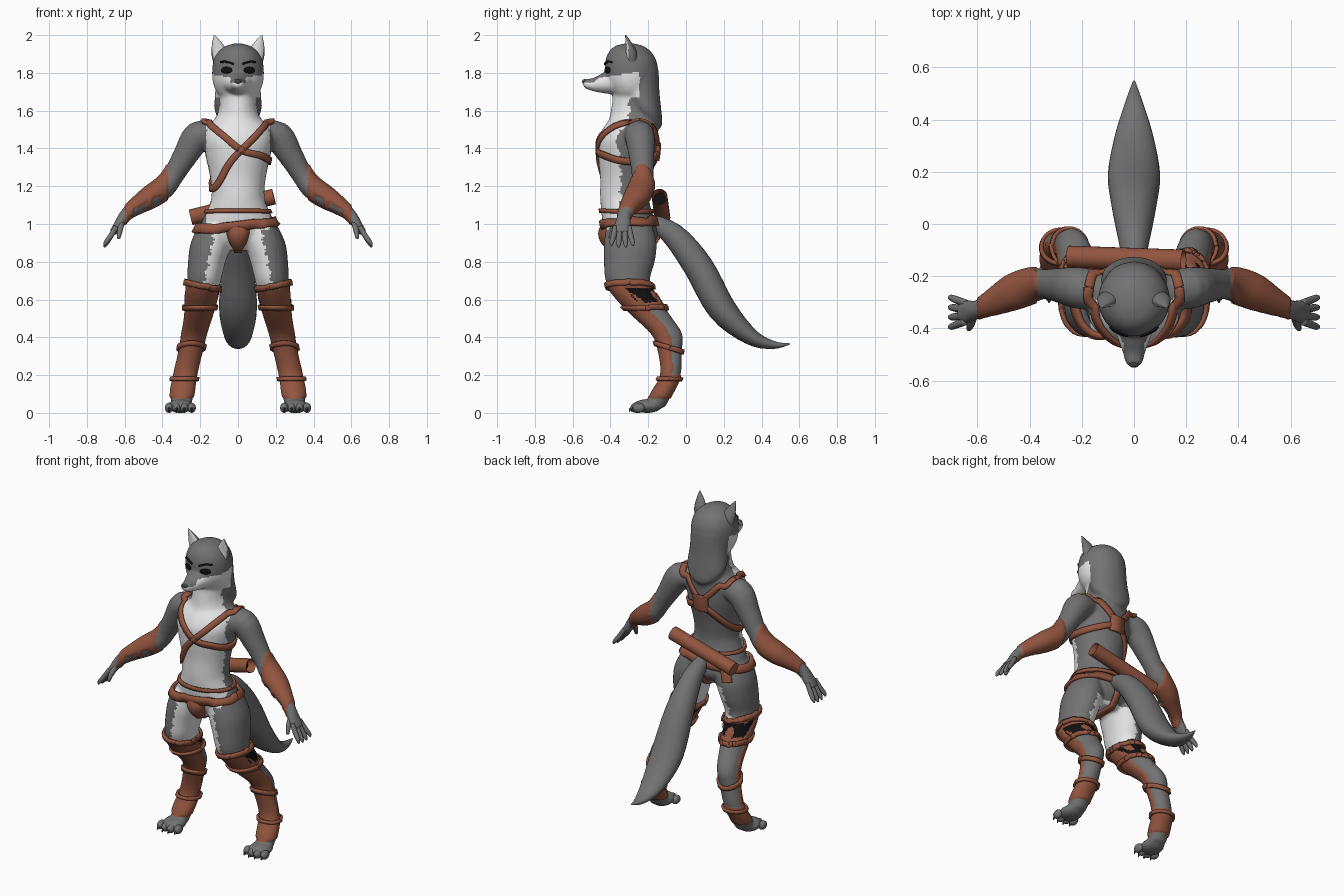
import bpy, bmesh, math
from math import sin, cos, pi
from mathutils import Vector, Matrix
from mathutils.bvhtree import BVHTree

if "Cube" in bpy.data.objects:
    bpy.data.objects.remove(bpy.data.objects["Cube"])


def material(name, rgb):
    m = bpy.data.materials.new(name)
    m.use_nodes = True
    m.diffuse_color = (*rgb, 1)
    b = m.node_tree.nodes["Principled BSDF"]
    b.inputs["Base Color"].default_value = (*rgb, 1)
    b.inputs["Roughness"].default_value = 0.8
    return m


GREY, WHITE, BROWN, BLACK, CLAW = range(5)
MATS = [material("grey fur", (0.17, 0.17, 0.17)), material("white fur", (0.8, 0.8, 0.8)),
        material("brown leather", (0.29, 0.09, 0.05)), material("black", (0.005, 0.005, 0.005)),
        material("dark claw", (0.05, 0.05, 0.05))]


def finish(bm, name, mat=None, sharp=True):
    """Turn a bmesh into a smooth shaded object."""
    bmesh.ops.recalc_face_normals(bm, faces=bm.faces)
    if mat is not None:
        for f in bm.faces:
            f.material_index = mat
    me = bpy.data.meshes.new(name)
    bm.to_mesh(me)
    bm.free()
    for m in MATS:
        me.materials.append(m)
    me.shade_smooth()
    if sharp:
        me.set_sharp_from_angle(angle=math.radians(45))
    ob = bpy.data.objects.new(name, me)
    bpy.context.scene.collection.objects.link(ob)
    return ob


def spline(pts, k=4):
    """Catmull-Rom resampling of tuples of any length."""
    p = [pts[0], *pts, pts[-1]]
    out = []
    for a, b, c, d in zip(p, p[1:], p[2:], p[3:]):
        for i in range(k):
            t = i / k
            out.append([(2*q + (r - o)*t + (2*o - 5*q + 4*r - s)*t*t + (3*q - o - 3*r + s)*t**3) / 2
                        for o, q, r, s in zip(a, b, c, d)])
    return out + [list(pts[-1])]


def loft(bm, stations, axis=None, ref=(1, 0, 0), n=20, both=False):
    """Skin ellipses (x, y, z, ra, rb) along a path."""
    for side in ((1, -1) if both else (1,)):
        st = spline(stations)
        cs = [Vector((s[0] * side, s[1], s[2])) for s in st]
        rings = []
        for i, c in enumerate(cs):
            t = Vector(axis) if axis else (cs[min(i+1, len(cs)-1)] - cs[max(i-1, 0)]).normalized()
            u = Vector(ref)
            u = (u - t * u.dot(t)).normalized()
            v = t.cross(u)
            ra, rb = max(st[i][3], .002), max(st[i][4], .002)
            rings.append([bm.verts.new(c + u*ra*cos(2*pi*j/n) + v*rb*sin(2*pi*j/n)) for j in range(n)])
        for a, b in zip(rings, rings[1:]):
            for j in range(n):
                bm.faces.new((a[j], a[(j+1) % n], b[(j+1) % n], b[j]))
        bm.faces.new(rings[0])
        bm.faces.new(rings[-1])


def blob(bm, loc, scale, rot=None):
    m = Matrix.Translation(loc) @ (rot or Matrix()) @ Matrix.Diagonal((*scale, 1))
    bmesh.ops.create_uvsphere(bm, u_segments=16, v_segments=10, radius=1, matrix=m)


Z = (0, 0, 1)

# Body: torso, neck, head, limbs fused into one skin
bm = bmesh.new()
torso = [(1.57, -.39, -.16, .10), (1.52, -.43, -.15, .165), (1.45, -.465, -.15, .185), (1.36, -.465, -.155, .172),
         (1.25, -.455, -.18, .148), (1.15, -.455, -.195, .14), (1.08, -.45, -.185, .16),
         (1.0, -.44, -.16, .195), (.93, -.42, -.15, .18), (.86, -.37, -.2, .09)]
loft(bm, [(0, (f+b)/2, z, rx, (b-f)/2) for z, f, b, rx in torso], Z, n=28)
loft(bm, [(0, -.27, 1.74, .1, .11), (0, -.27, 1.62, .1, .125), (0, -.275, 1.55, .125, .135),
          (0, -.3, 1.47, .16, .15)], Z)
loft(bm, [(0, -.28, 1.66, .08, .09), (0, -.285, 1.7, .115, .11), (0, -.29, 1.76, .135, .135),
          (0, -.29, 1.84, .135, .14), (0, -.295, 1.9, .115, .12), (0, -.3, 1.94, .07, .08),
          (0, -.3, 1.957, .015, .02)], Z, n=28)
loft(bm, [(0, -.3, 1.75, .115, .07), (0, -.42, 1.748, .07, .058), (0, -.49, 1.738, .044, .036),
          (0, -.53, 1.742, .034, .026), (0, -.546, 1.745, .018, .014)], (0, 1, 0))
loft(bm, [(0, -.25, 1.82, .12, .105), (0, -.235, 1.7, .122, .095), (0, -.205, 1.6, .125, .075),
          (0, -.165, 1.54, .085, .04), (0, -.145, 1.51, .03, .015)], Z)
loft(bm, [(.12, -.3, 1.0, .085, .12), (.143, -.295, .9, .108, .14), (.165, -.3, .8, .1, .135),
          (.18, -.308, .7, .09, .118), (.193, -.265, .62, .085, .115), (.208, -.185, .52, .072, .1),
          (.232, -.1, .42, .064, .08), (.25, -.083, .33, .06, .062), (.28, -.08, .2, .06, .052),
          (.296, -.13, .1, .062, .056), (.3, -.16, .03, .05, .05)], Z, both=True)
loft(bm, [(.12, -.26, 1.47, .07, .06), (.21, -.245, 1.465, .08, .08), (.28, -.235, 1.36, .068, .066),
          (.34, -.23, 1.26, .058, .056), (.39, -.235, 1.195, .066, .06), (.46, -.26, 1.145, .066, .058),
          (.53, -.295, 1.1, .05, .045), (.595, -.325, 1.05, .036, .032), (.635, -.335, .99, .046, .026),
          (.665, -.338, .95, .04, .02)], ref=(0, 1, 0), both=True)
for s in (1, -1):
    blob(bm, (s*.305, -.205, .036), (.068, .08, .037))
body = finish(bm, "body", sharp=False)
mod = body.modifiers.new("fuse", "REMESH")
mod.mode = "VOXEL"
mod.voxel_size = 0.009
bm = bmesh.new()
bm.from_mesh(body.evaluated_get(bpy.context.evaluated_depsgraph_get()).to_mesh())
body.modifiers.clear()
for _ in range(4):
    bmesh.ops.smooth_vert(bm, verts=bm.verts, factor=.5, use_axis_x=True, use_axis_y=True, use_axis_z=True)
bm.normal_update()


def coat(c, n):
    """Fur and leather regions by place and direction."""
    x, y, z = abs(c.x), c.y, c.z
    jag = .008 * sin(95 * z) + .005 * sin(230 * z)
    if z > .8 and x > .3:                                   # arms and bracers
        if not .37 < x < .6:
            return GREY
        open_side = n.dot(Vector((0, -.7, -.7))) > .75 and .41 < x < .55 and abs(x - .47) > .015
        return GREY if open_side else BROWN
    if z > 1.67:                                            # head
        ridge = x < .04 and n.z > .35 and y < -.4
        return WHITE if z < 1.775 + .15*(y + .45) and y < -.245 and not ridge else GREY
    if z > 1.5:                                             # neck
        return WHITE if y < -.3 + jag and x < .17 else GREY
    if z > .97:                                             # chest and belly
        return WHITE if y < -.345 + jag and x < .168 else GREY
    if z > .685 + .2*(x - .2):                              # hips and thighs
        return WHITE if x < .125 + (.95 - z)*.22 + jag and (y < -.22 or z < .88) else GREY
    if z < .075:
        return GREY
    if n.y > -.15 and .585 < z < .66:                       # torn legging
        return BLACK if sin(75*c.x + 1) + sin(85*z + 60*y) > -.5 else BROWN
    return BROWN if n.y < .1 or z < .2 or z > .55 else GREY


for f in bm.faces:
    f.material_index = coat(f.calc_center_median(), f.normal)
for v, n in [(v, v.normal.copy()) for v in bm.verts
             if all(f.material_index == BROWN for f in v.link_faces)]:
    v.co += n * .006
tree = BVHTree.FromBMesh(bm)
bm.to_mesh(body.data)
bm.free()
body.data.shade_smooth()


def snap(p):
    loc, nrm, _, _ = tree.find_nearest(Vector(p))
    return loc, nrm


def strap(name, pts, width, mat=BROWN, thick=.014, k=8):
    """Ribbon that hugs the body along a path."""
    bm = bmesh.new()
    mid = [snap(p) for p in spline(pts, k)]
    rows = []
    for i, (p, n) in enumerate(mid):
        t = mid[min(i+1, len(mid)-1)][0] - mid[max(i-1, 0)][0]
        side = n.cross(t).normalized() * width / 2
        row = []
        for q in (p - side, p, p + side):
            loc, nq = snap(q + n*.005)
            row.append(bm.verts.new(loc + (n + nq).normalized() * thick * .45))
        rows.append(row)
    for a, b in zip(rows, rows[1:]):
        for j in (0, 1):
            bm.faces.new((a[j], a[j+1], b[j+1], b[j]))
    ob = finish(bm, name, mat)
    m = ob.modifiers.new("thickness", "SOLIDIFY")
    m.thickness, m.offset = thick, 0


def hoop(c, rx, ry, slope=0.0, tilt=0.0):
    return [(c[0] + rx*cos(a), c[1] + ry*sin(a), c[2] + slope*rx*cos(a) + tilt*ry*sin(a))
            for a in (2*pi*i/16 for i in range(17))]


# Harness over chest and back
strap("long_chest_strap", [(.17, -.24, 1.58), (.17, -.38, 1.55), (.08, -.47, 1.45), (-.04, -.48, 1.33),
                           (-.13, -.42, 1.2), (-.17, -.3, 1.2), (-.12, -.17, 1.28), (-.03, -.14, 1.36)], .036)
strap("short_chest_strap", [(-.17, -.24, 1.58), (-.17, -.38, 1.55), (-.08, -.47, 1.47), (.02, -.48, 1.39),
                            (.13, -.44, 1.36), (.18, -.32, 1.33), (.12, -.16, 1.34), (.03, -.14, 1.37)], .036)
for s, nm in ((1, "left"), (-1, "right")):
    strap(nm + "_back_strap", [(s*.17, -.24, 1.58), (s*.14, -.16, 1.53), (s*.03, -.14, 1.42)], .036)
    strap(nm + "_knee_band", hoop((s*.185, -.295, .675), .1, .13, .2*s), .03)
    strap(nm + "_calf_band", hoop((s*.2, -.215, .555), .09, .12), .026)
    strap(nm + "_hock_band", hoop((s*.245, -.085, .345), .07, .08, 0, -.3), .026)
    strap(nm + "_ankle_band", hoop((s*.285, -.09, .18), .07, .06), .02)
    strap(nm + "_brow", [(s*.03, -.46, 1.85), (s*.07, -.43, 1.862), (s*.1, -.4, 1.858)], .01, BLACK, .008)
strap("back_pad", [(0, -.13, 1.43), (0, -.13, 1.38), (0, -.13, 1.33)], .1, thick=.02)

# Belts and loincloth
strap("upper_belt", hoop((0, -.315, 1.07), .18, .15), .022, k=4)
strap("wide_belt", hoop((0, -.3, 1.0), .22, .16, .12, .08), .05, thick=.02, k=4)
strap("rear_thong", [(0, -.4, .87), (0, -.28, .82), (0, -.16, .9), (0, -.14, 1.0)], .04)
strap("hip_flap", [(-.15, -.14, 1.05), (-.17, -.15, .99), (-.18, -.16, .92)], .06, thick=.025)
bm = bmesh.new()
loft(bm, [(0, -.415, 1.0, .066, .035), (0, -.42, .95, .06, .045), (0, -.405, .9, .045, .045),
          (0, -.38, .86, .02, .03)], Z)
finish(bm, "loincloth_pouch", BROWN)

# Scroll tube across the lower back, open at its high end
bm = bmesh.new()
a, b = Vector((-.25, -.125, 1.035)), Vector((.19, -.14, 1.145))
rot = (b - a).to_track_quat("Z", "Y").to_matrix().to_4x4()
bmesh.ops.create_cone(bm, cap_ends=True, segments=24, radius1=.042, radius2=.042, depth=(b - a).length,
                      matrix=Matrix.Translation((a + b)/2) @ rot)
for f in bm.faces:
    f.material_index = BROWN
cap = max(bm.faces, key=lambda f: f.calc_center_median().x if len(f.verts) > 4 else -9)
bmesh.ops.inset_region(bm, faces=[cap], thickness=.01)
cap.material_index = BLACK
bmesh.ops.translate(bm, verts=cap.verts, vec=(a - b).normalized() * .05)
finish(bm, "scroll_tube")

# Tail
bm = bmesh.new()
loft(bm, [(0, -.2, 1.02, .035, .035), (0, -.07, .945, .058, .062), (0, .065, .775, .085, .078),
          (0, .19, .55, .1, .075), (0, .34, .405, .073, .045), (0, .46, .36, .036, .022),
          (0, .548, .365, .004, .004)], n=24)
finish(bm, "tail", GREY, False)

# Ears with pale insides
bm = bmesh.new()
loft(bm, [(.085, -.285, 1.86, .046, .036), (.1, -.29, 1.91, .042, .028), (.114, -.305, 1.96, .024, .015),
          (.126, -.32, 2.0, .003, .003)], both=True)
bm.normal_update()
bmesh.ops.recalc_face_normals(bm, faces=bm.faces)
for f in bm.faces:
    f.material_index = WHITE if f.normal.y < -.6 else GREY
finish(bm, "ears", sharp=False)

# Eyes and nose
bm = bmesh.new()
for s in (1, -1):
    loc, n = snap((s*.068, -.43, 1.815))
    blob(bm, loc, (.034, .018, .007), n.to_track_quat("Z", "Y").to_matrix().to_4x4())
finish(bm, "eyes", BLACK)
bm = bmesh.new()
blob(bm, (0, -.536, 1.754), (.02, .014, .013))
finish(bm, "nose", CLAW)

# Fingers, toes and claws
bm, claws = bmesh.new(), bmesh.new()
for i in range(4):
    k = i - 1.5
    y, tip = -.338 + .024*k, -.338 + .037*k
    drop = .008 * abs(k)
    loft(bm, [(.645, y, .985, .014, .014), (.675, (y+tip)/2, .935, .015, .015),
              (.7, tip, .89 + drop, .012, .012), (.708, tip, .872 + drop, .004, .004)], ref=(0, 1, 0), n=10, both=True)
    x = .305 + .04*k
    front = -.268 + .012*abs(k)
    for s in (1, -1):
        blob(bm, (s*x, front, .027), (.022, .033, .027))
    loft(claws, [(x, front - .02, .028, .009, .009), (x, front - .033, .018, .006, .007),
                 (x, front - .038, .006, .002, .002)], n=8, both=True)
loft(bm, [(.615, -.35, 1.01, .016, .016), (.625, -.385, .965, .015, .015), (.632, -.402, .925, .009, .009)],
     ref=(0, 1, 0), n=10, both=True)
finish(bm, "fingers_and_toes", GREY, False)
finish(claws, "toe_claws", CLAW)
